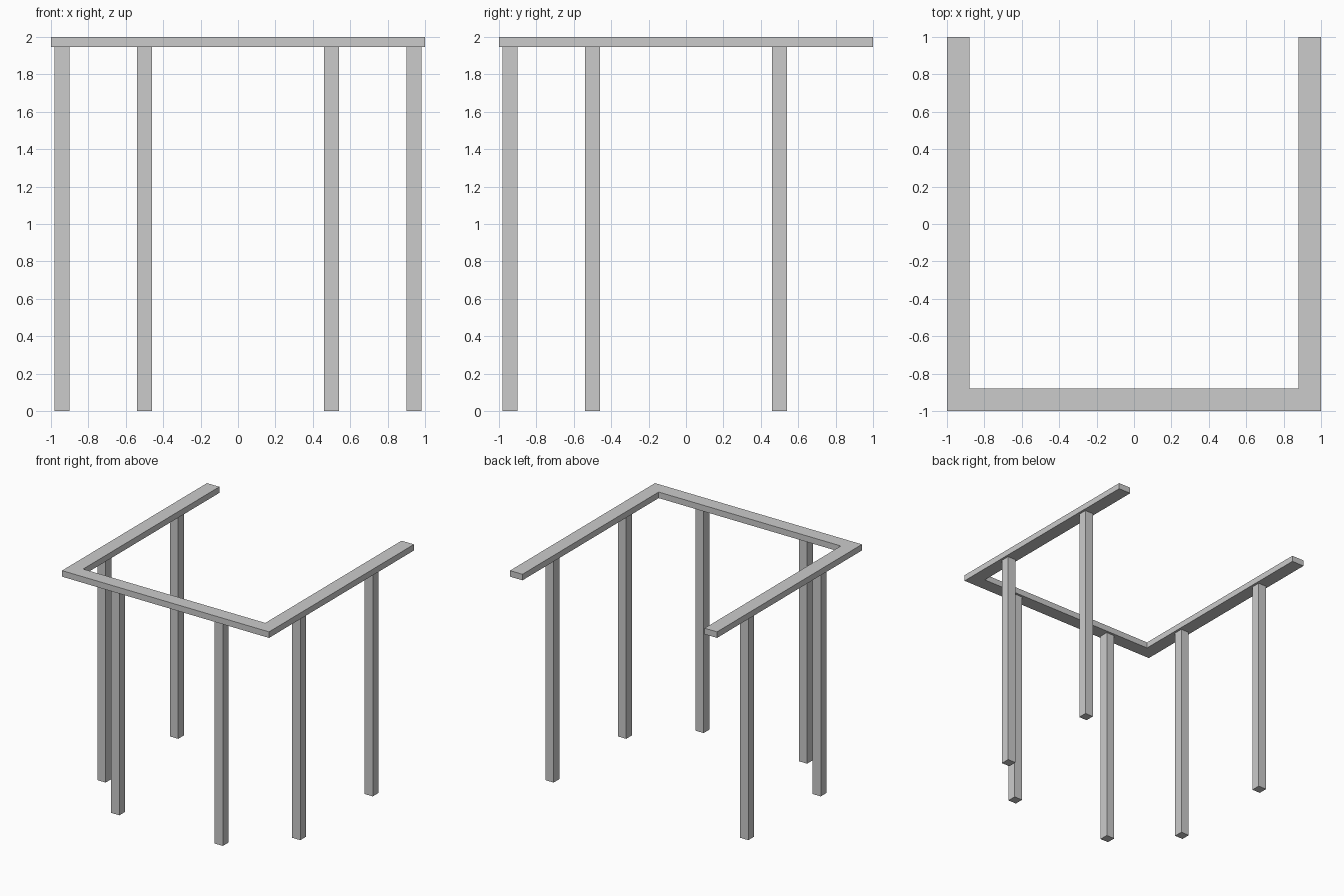
import bpy, bmesh

if "Cube" in bpy.data.objects:
    bpy.data.objects.remove(bpy.data.objects["Cube"])

TOP, UNDER = 2.0, 1.947   # frame top and underside
W = 0.12                  # frame width
LEG = 0.08                # square leg size


def add_object(name, bm):
    bmesh.ops.recalc_face_normals(bm, faces=bm.faces)
    mesh = bpy.data.meshes.new(name)
    bm.to_mesh(mesh)
    bm.free()
    obj = bpy.data.objects.new(name, mesh)
    bpy.context.collection.objects.link(obj)


def extruded(name, outline, z0, z1):
    bm = bmesh.new()
    face = bm.faces.new([bm.verts.new((x, y, z0)) for x, y in outline])
    new = bmesh.ops.extrude_face_region(bm, geom=[face], use_keep_orig=True)["geom"]
    bmesh.ops.translate(bm, vec=(0, 0, z1 - z0),
                        verts=[v for v in new if isinstance(v, bmesh.types.BMVert)])
    add_object(name, bm)


# U-shaped top frame, open at the back
i = 1 - W
extruded("top_frame", [(-1, 1), (-1, -1), (1, -1), (1, 1),
                       (i, 1), (i, -i), (-i, -i), (-i, 1)], UNDER, TOP)

# Two square legs under each of the three rails
c = 1 - W / 2
legs = {
    "front_leg_left": (-0.5, -c), "front_leg_right": (0.5, -c),
    "left_leg_front": (-c, -0.5), "left_leg_back": (-c, 0.5),
    "right_leg_front": (c, -0.5), "right_leg_back": (c, 0.5),
}
h = LEG / 2
for name, (x, y) in legs.items():
    extruded(name, [(x - h, y - h), (x + h, y - h), (x + h, y + h), (x - h, y + h)], 0, UNDER)
